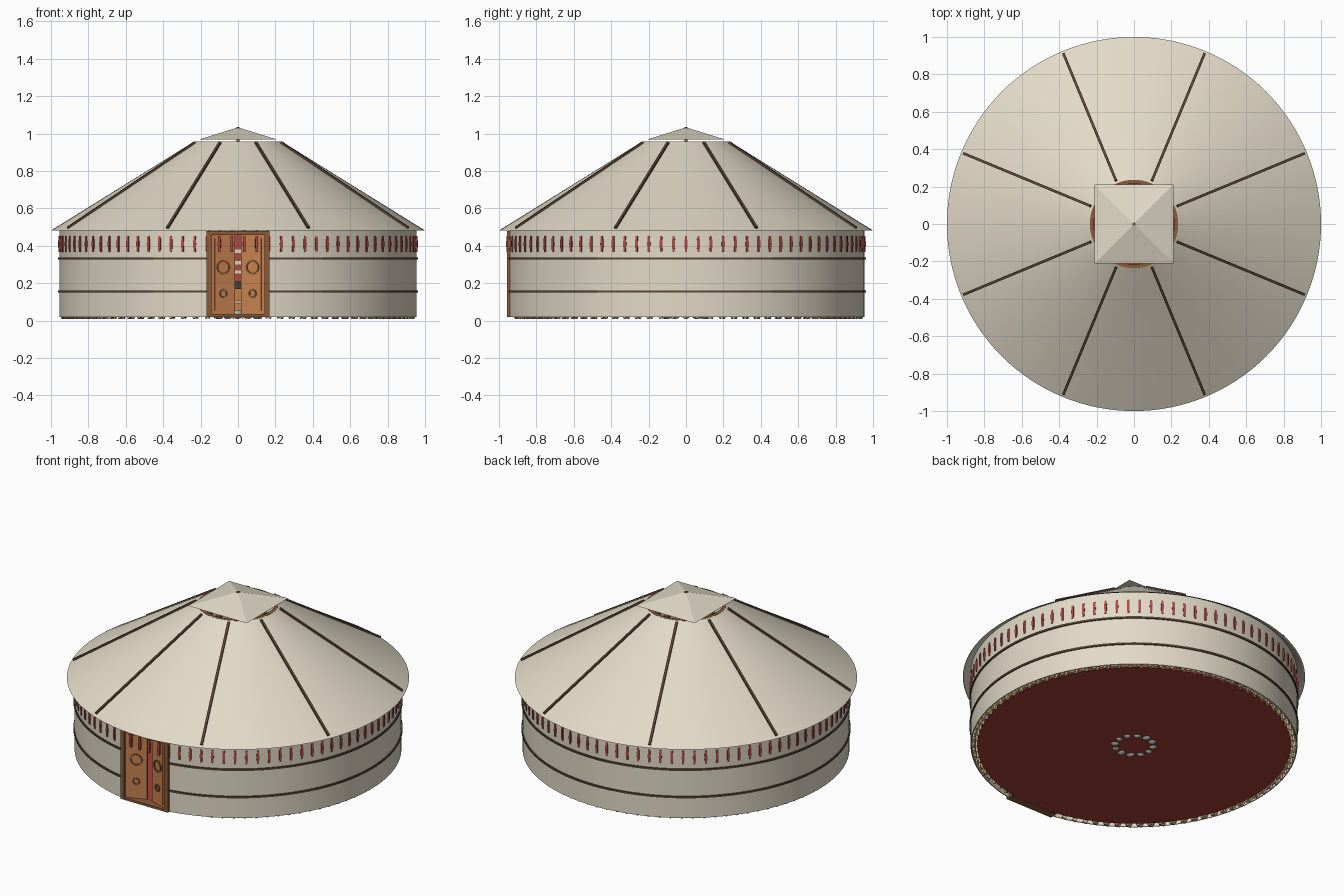
import bpy, bmesh, math, random
from math import sin, cos, pi, tau
from mathutils import Matrix, Vector

random.seed(4)
if "Cube" in bpy.data.objects:
    bpy.data.objects.remove(bpy.data.objects["Cube"])


def material(name, r, g, b):
    m = bpy.data.materials.new(name)
    m.use_nodes = True
    m.diffuse_color = (r, g, b, 1)
    bsdf = m.node_tree.nodes["Principled BSDF"]
    bsdf.inputs["Base Color"].default_value = (r, g, b, 1)
    bsdf.inputs["Roughness"].default_value = 0.9
    return m


CANVAS = material("cream canvas", 0.76, 0.70, 0.575)
ROPE = material("dark rope", 0.10, 0.058, 0.034)
FRAME = material("brown wood", 0.25, 0.105, 0.04)
DOOR = material("orange wood", 0.56, 0.22, 0.078)
RED = material("ornament red", 0.42, 0.07, 0.06)
FLOOR = material("dark red floor", 0.37, 0.053, 0.04)
SLAT = material("pale wood", 0.58, 0.42, 0.23)
STONE = material("grey stone", 0.42, 0.44, 0.41)
IRON = material("dark iron", 0.05, 0.05, 0.05)


def finish(name, bm, mat):
    bmesh.ops.recalc_face_normals(bm, faces=bm.faces)
    me = bpy.data.meshes.new(name)
    bm.to_mesh(me)
    bm.free()
    me.materials.append(mat)
    ob = bpy.data.objects.new(name, me)
    bpy.context.collection.objects.link(ob)
    return ob


def box(bm, center, size, rot=None):
    m = Matrix.Translation(center) @ (rot or Matrix()) @ Matrix.Diagonal((*size, 1))
    bmesh.ops.create_cube(bm, size=1, matrix=m)


def polar(r, a, z):
    return Vector((r * cos(a), r * sin(a), z))


def beam(bm, p, q, width, depth):
    """Box from p to q; width runs sideways around the tent."""
    d = (q - p).normalized()
    mid = (p + q) / 2
    out = Vector((mid.x, mid.y, 0.001)).normalized()
    side = d.cross(out).normalized()
    rot = Matrix((side, side.cross(d), d)).transposed().to_4x4()
    box(bm, mid, (width, depth, (q - p).length), rot)


def sweep(bm, profile, gap=0.0, steps=128):
    """Sweep a closed (r, z) profile around z, leaving a doorway gap at -y."""
    start, span = -pi / 2 + gap, tau - 2 * gap
    count = steps + 1 if gap else steps
    rings = [[bm.verts.new(polar(r, start + span * i / steps, z)) for r, z in profile]
             for i in range(count)]
    n = len(profile)
    for i in range(steps):
        a, b = rings[i], rings[(i + 1) % count]
        for k in range(n):
            bm.faces.new((a[k], b[k], b[(k + 1) % n], a[(k + 1) % n]))
    if gap:
        bm.faces.new(rings[0])
        bm.faces.new(rings[-1])


def swept(name, mat, profile, gap=0.0):
    bm = bmesh.new()
    sweep(bm, profile, gap)
    return finish(name, bm, mat)


def rect(r0, r1, z0, z1):
    return [(r0, z0), (r1, z0), (r1, z1), (r0, z1)]


# Canvas wall with an open doorway, and conical roof with a smoke hole
GAP = 0.165
swept("wall", CANVAS, rect(0.949, 0.955, 0.02, 0.508), GAP)
swept("roof", CANVAS, [(1.0, 0.482), (0.235, 0.957), (0.235, 0.950), (0.99, 0.482)])

# Two ropes around the wall
bm = bmesh.new()
for z in (0.156, 0.332):
    sweep(bm, rect(0.952, 0.962, z - 0.006, z + 0.006), GAP)
finish("wall_ropes", bm, ROPE)

# Eight ropes down the roof
bm = bmesh.new()
for i in range(8):
    a = tau * (i + 0.5) / 8
    beam(bm, polar(0.25, a, 0.951), polar(0.985, a, 0.495), 0.014, 0.014)
finish("roof_ropes", bm, ROPE)

# Red tapered tabs hanging around the top of the wall
bm = bmesh.new()
for i in range(90):
    a = tau * i / 90
    for side in (-1, 1):
        m = (Matrix.Translation(polar(0.954, a, 0.41 + side * 0.021))
             @ Matrix.Rotation(a, 4, "Z") @ Matrix.Diagonal((1, 1, side, 1))
             @ Matrix.Rotation(pi / 4, 4, "Z"))
        bmesh.ops.create_cone(bm, cap_ends=True, segments=4, radius1=0.0115,
                              radius2=0.008, depth=0.042, matrix=m)
finish("wall_ornaments", bm, RED)

# Lattice of crossing slats inside the wall
bm = bmesh.new()
for i in range(90):
    a = tau * i / 90
    for r, lean in ((0.922, 0.22), (0.938, -0.22)):
        mid = a + lean / 2
        if abs(sin((mid + pi / 2) / 2)) > 0.15:
            beam(bm, polar(r, a, 0.014), polar(r, a + lean, 0.48), 0.024, 0.013)
finish("wall_lattice", bm, SLAT)

# Crown ring, rafters and roof posts
swept("crown_ring", FRAME, rect(0.215, 0.236, 0.93, 0.957))
bm = bmesh.new()
for i in range(40):
    a = tau * i / 40
    beam(bm, polar(0.23, a, 0.935), polar(0.94, a, 0.498), 0.014, 0.012)
finish("rafters", bm, DOOR)
bm = bmesh.new()
for x in (-0.2, 0.2):
    box(bm, (x, 0, 0.49), (0.025, 0.025, 0.92))
box(bm, (0, 0, 0.945), (0.42, 0.016, 0.016))
box(bm, (0, 0, 0.945), (0.016, 0.42, 0.016))
box(bm, (0, 0, 0.985), (0.016, 0.016, 0.09))
finish("crown_supports", bm, FRAME)

# Square pyramid cap over the smoke hole
bm = bmesh.new()
bmesh.ops.create_cone(bm, cap_ends=True, segments=4, radius1=0.21 * math.sqrt(2), radius2=0.004,
                      depth=0.065, matrix=Matrix.Translation((0, 0, 1.0))
                      @ Matrix.Rotation(pi / 4, 4, "Z"))
finish("smoke_cap", bm, CANVAS)
bm = bmesh.new()
box(bm, (0, 0, 1.031), (0.016, 0.016, 0.008))
finish("cap_knob", bm, FRAME)

# Floor and ring of hearth stones
bm = bmesh.new()
bmesh.ops.create_cone(bm, cap_ends=True, segments=96, radius1=0.915, radius2=0.915,
                      depth=0.012, matrix=Matrix.Translation((0, 0, 0.027)))
finish("floor", bm, FLOOR)
bm = bmesh.new()
for i in range(12):
    s = random.uniform(0.9, 1.15)
    m = (Matrix.Translation(polar(0.113, tau * i / 12, 0.033))
         @ Matrix.Rotation(random.uniform(0, tau), 4, "Z")
         @ Matrix.Diagonal((0.028 * s, 0.023 * s, 0.025, 1)))
    bmesh.ops.create_icosphere(bm, subdivisions=2, radius=1, matrix=m)
finish("hearth_stones", bm, STONE)

# Door frame with threshold and lintel
bm = bmesh.new()
for x in (-0.156, 0.156):
    box(bm, (x, -0.932, 0.25), (0.026, 0.05, 0.46))
box(bm, (0, -0.932, 0.468), (0.338, 0.05, 0.022))
box(bm, (0, -0.932, 0.027), (0.338, 0.05, 0.014))
finish("door_frame", bm, FRAME)

# Two door leaves ajar, swung inward from their hinges
for name, s in (("right", -1), ("left", 1)):
    hinge = Matrix.Translation((s * 0.143, -0.94, 0)) @ Matrix.Rotation(-s * 0.35, 4, "Z")
    leaf = bmesh.new()
    box(leaf, (-s * 0.066, 0, 0.247), (0.132, 0.014, 0.425))
    box(leaf, (-s * 0.066, -0.006, 0.247), (0.1, 0.01, 0.385))
    finish(name + "_door_leaf", leaf, DOOR).matrix_world = hinge
    for label, r, z in (("large", 0.038, 0.285), ("small", 0.023, 0.145)):
        bm = bmesh.new()
        sweep(bm, rect(r - 0.009, r, -0.005, 0.005), steps=32)
        ring = finish(f"{name}_door_{label}_ring", bm, FRAME)
        ring.matrix_world = (hinge @ Matrix.Translation((-s * 0.066, -0.012, z))
                             @ Matrix.Rotation(pi / 2, 4, "X"))

# Simple furnishings glimpsed through the doorway
bm = bmesh.new()
box(bm, (0, 0.1, 0.19), (0.2, 0.2, 0.04))
finish("stove_top", bm, IRON)
bm = bmesh.new()
box(bm, (0, 0.1, 0.1), (0.16, 0.16, 0.14))
finish("stove_base", bm, DOOR)
bm = bmesh.new()
box(bm, (0, -0.35, 0.1), (0.3, 0.2, 0.02))
for x in (-0.13, 0.13):
    for y in (-0.43, -0.27):
        box(bm, (x, y, 0.062), (0.02, 0.02, 0.06))
finish("low_table", bm, SLAT)
bm = bmesh.new()
box(bm, (0, 0.84, 0.28), (0.6, 0.01, 0.36))
finish("rear_hanging", bm, RED)
bm = bmesh.new()
for z in (0.26, 0.31, 0.37):
    box(bm, (0, 0.833, z), (0.6, 0.008, 0.018))
finish("hanging_stripes", bm, CANVAS)

# Smooth the round parts, keeping edges crisp
bpy.ops.object.select_all(action="DESELECT")
for ob in bpy.context.collection.objects:
    if ob.name in {"wall", "roof", "wall_ropes", "crown_ring", "floor", "hearth_stones"}:
        ob.select_set(True)
        bpy.context.view_layer.objects.active = ob
bpy.ops.object.shade_smooth_by_angle(angle=math.radians(25))
